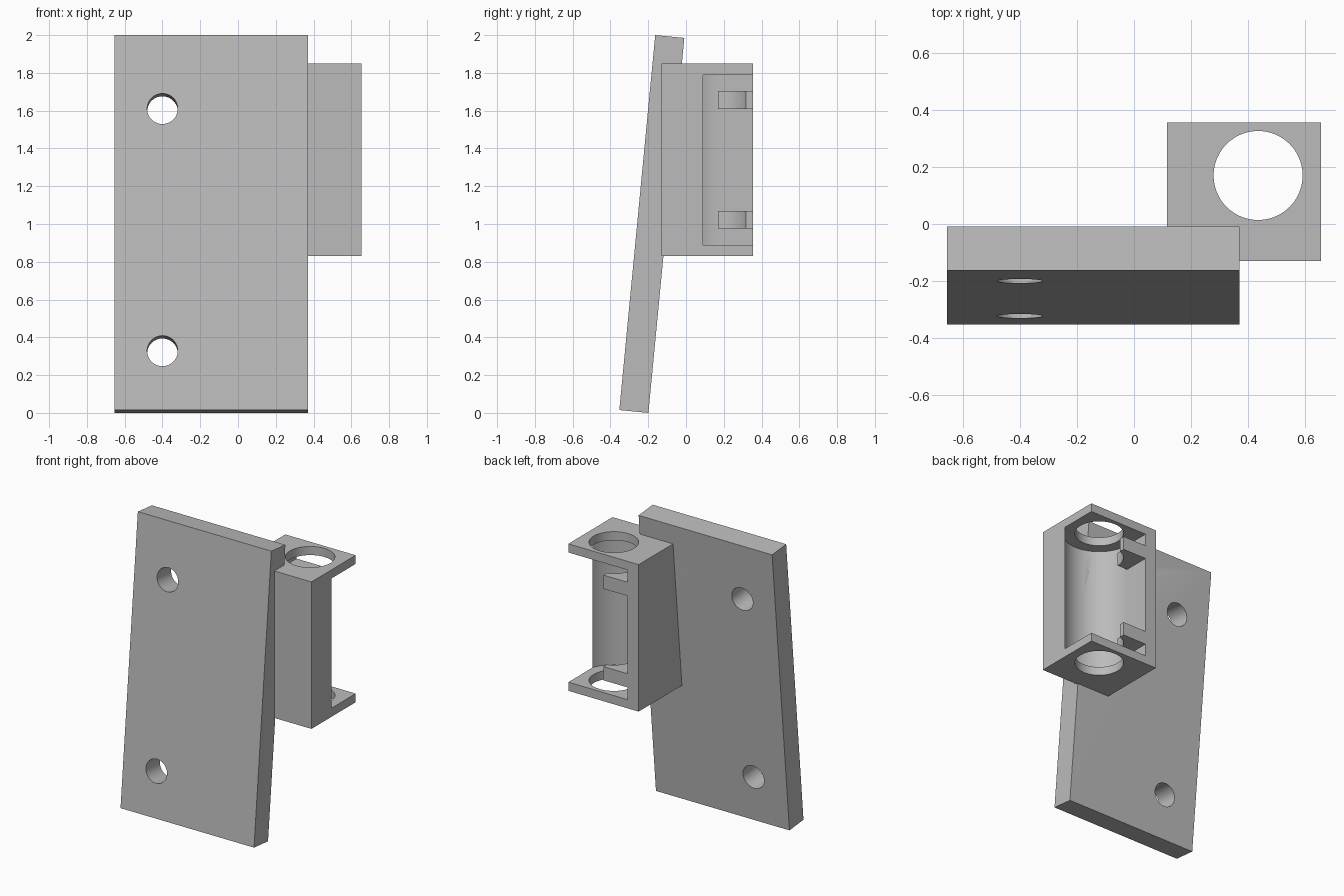
import bpy, bmesh, math
from mathutils import Vector, Matrix

cube = bpy.data.objects.get("Cube")
if cube:
    bpy.data.objects.remove(cube, do_unlink=True)

grey = bpy.data.materials.new("plain_grey")
grey.use_nodes = True
COLOUR = (0.5, 0.5, 0.5, 1)
grey.diffuse_color = COLOUR
grey.node_tree.nodes["Principled BSDF"].inputs["Base Color"].default_value = COLOUR


def prism(name, outline, depth):
    """Extrude a closed outline of 3D points along a depth vector."""
    bm = bmesh.new()
    face = bm.faces.new([bm.verts.new(p) for p in outline])
    top = bmesh.ops.extrude_face_region(bm, geom=[face])
    verts = [v for v in top["geom"] if isinstance(v, bmesh.types.BMVert)]
    bmesh.ops.translate(bm, verts=verts, vec=depth)
    bmesh.ops.recalc_face_normals(bm, faces=bm.faces)
    mesh = bpy.data.meshes.new(name)
    bm.to_mesh(mesh)
    bm.free()
    mesh.materials.append(grey)
    obj = bpy.data.objects.new(name, mesh)
    bpy.context.collection.objects.link(obj)
    return obj


def box(name, x, y, z):
    outline = [(x[0], y[0], z[0]), (x[1], y[0], z[0]),
               (x[1], y[1], z[0]), (x[0], y[1], z[0])]
    return prism(name, outline, (0, 0, z[1] - z[0]))


def cylinder(name, centre, radius, depth, tilt=0):
    bm = bmesh.new()
    bmesh.ops.create_cone(bm, cap_ends=True, segments=72, radius1=radius,
                          radius2=radius, depth=depth,
                          matrix=Matrix.Translation(centre) @ Matrix.Rotation(tilt, 4, "X"))
    mesh = bpy.data.meshes.new(name)
    bm.to_mesh(mesh)
    bm.free()
    mesh.materials.append(grey)
    obj = bpy.data.objects.new(name, mesh)
    bpy.context.collection.objects.link(obj)
    return obj


def combine(obj, other, operation):
    mod = obj.modifiers.new(operation.lower(), "BOOLEAN")
    mod.object, mod.operation, mod.solver = other, operation, "EXACT"
    bpy.context.view_layer.objects.active = obj
    bpy.ops.object.modifier_apply(modifier=mod.name)


# Leaning mounting plate
TILT = math.radians(5.48)
LEFT, RIGHT = -0.655, 0.37
plate = prism("mounting_plate",
              [(LEFT, -0.353, 0.015), (LEFT, -0.199, 0.0),
               (LEFT, -0.009, 1.985), (LEFT, -0.163, 2.0)],
              (RIGHT - LEFT, 0, 0))

# Holder block
AXIS = Vector((0.435, 0.17, 1.34))
Z0, Z1, CAP = 0.83, 1.85, 0.06
holder = box("holder_block", (0.115, 0.655), (-0.13, 0.355), (Z0, Z1))

# Cutters: round pocket open to the back and side, bore through both caps
POCKET, BORE = 0.234, 0.156
cutters = [plate_cut := cylinder("pocket_cutter", AXIS, POCKET, Z1 - Z0 - 2 * CAP)]
cutters.append(box("opening_cutter", (AXIS.x - POCKET, 0.8), (AXIS.y, 0.5),
                   (Z0 + CAP, Z1 - CAP)))
bore = cylinder("bore_cutter", AXIS, BORE, 1.4)
for cutter in cutters + [bore]:
    combine(holder, cutter, "DIFFERENCE")
combine(plate, plate_cut, "DIFFERENCE")

# Two retaining tabs on the inner side wall
for name, z in (("lower_tab", (0.975, 1.07)), ("upper_tab", (1.61, 1.705))):
    tab = box(name, (0.16, 0.385), (AXIS.y, 0.355), z)
    combine(tab, bore, "DIFFERENCE")
    combine(holder, tab, "UNION")
    cutters.append(tab)

# Screw holes square to the plate
for z in (0.328, 1.61):
    y = -0.353 + (z - 0.015) * math.tan(TILT)
    hole = cylinder("screw_hole_cutter", (-0.4, y, z), 0.081, 0.6, math.pi / 2 - TILT)
    combine(plate, hole, "DIFFERENCE")
    cutters.append(hole)

for helper in cutters + [bore]:
    bpy.data.objects.remove(helper, do_unlink=True)

# Smooth curved walls, keep edges sharp
for obj in (plate, holder):
    bpy.ops.object.select_all(action="DESELECT")
    obj.select_set(True)
    bpy.context.view_layer.objects.active = obj
    bpy.ops.object.shade_smooth_by_angle(angle=math.radians(25))
